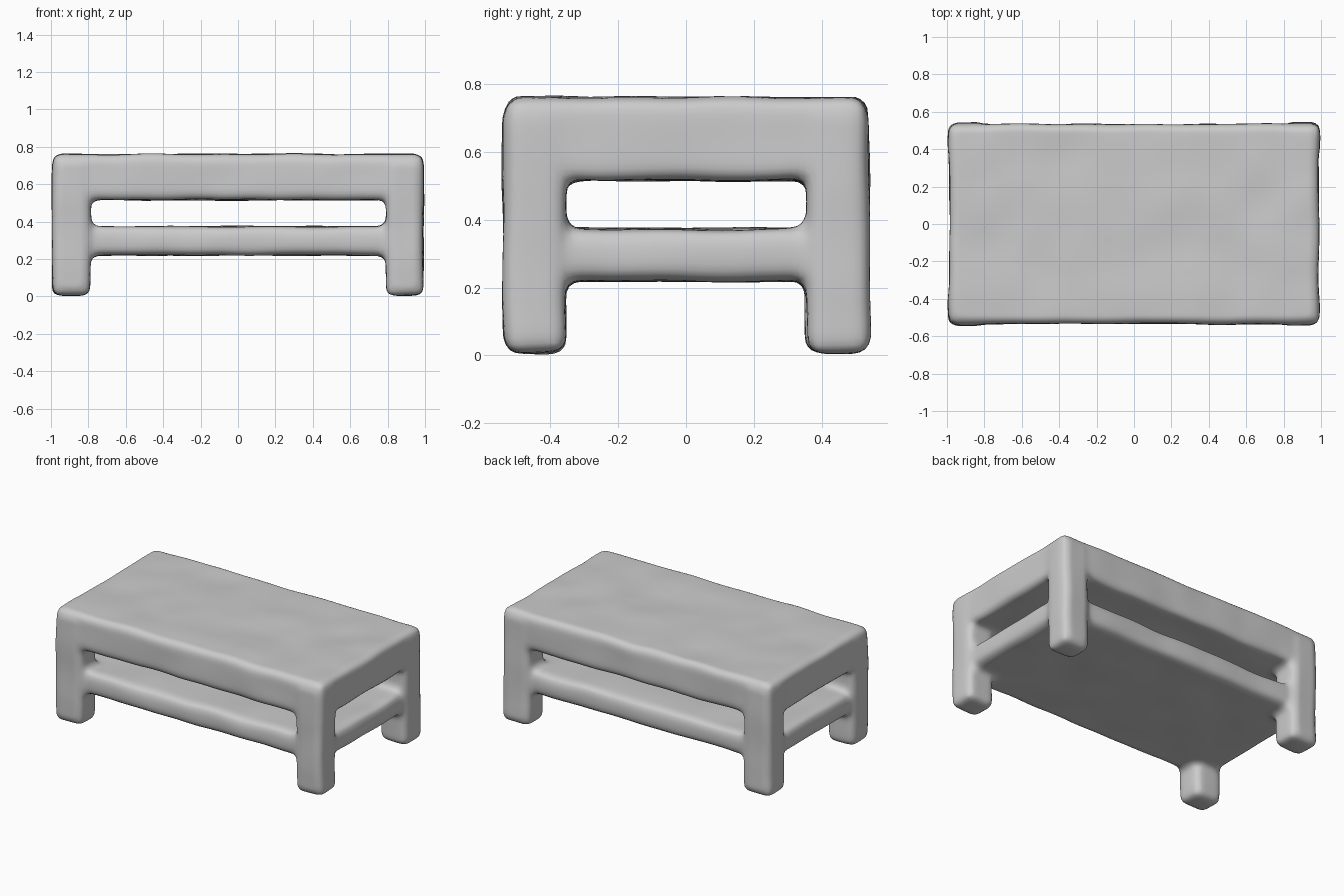
import bpy
import bmesh
from mathutils import Matrix, Vector, noise

cube = bpy.data.objects.get("Cube")
if cube:
    bpy.data.objects.remove(cube, do_unlink=True)

grey = bpy.data.materials.new("clay grey")
grey.use_nodes = True
colour = (0.6, 0.6, 0.6, 1)
grey.diffuse_color = colour
grey.node_tree.nodes["Principled BSDF"].inputs["Base Color"].default_value = colour


def rounded_box(bm, low, high, radius):
    """Add a box between two corners, with rounded edges."""
    low, high = Vector(low), Vector(high)
    part = bmesh.new()
    place = Matrix.Translation((low + high) / 2) @ Matrix.Diagonal((high - low).to_4d())
    bmesh.ops.create_cube(part, size=1, matrix=place)
    bmesh.ops.bevel(part, geom=part.edges[:], offset=radius, segments=4,
                    profile=0.5, affect='EDGES')
    mesh = bpy.data.meshes.new("part")
    part.to_mesh(mesh)
    part.free()
    bm.from_mesh(mesh)
    bpy.data.meshes.remove(mesh)


bm = bmesh.new()
# Thick table top
rounded_box(bm, (-0.988, -0.535, 0.517), (0.988, 0.535, 0.76), 0.035)
# Lower shelf, nearly flush with the legs at its ends
rounded_box(bm, (-0.975, -0.515, 0.22), (0.975, 0.515, 0.373), 0.045)
# Four corner legs
for x in (-1, 1):
    for y in (-1, 1):
        near = (x * 0.79, y * 0.355)
        far = (x * 0.993, y * 0.54)
        low = [min(a, b) for a, b in zip(near, far)]
        high = [max(a, b) for a, b in zip(near, far)]
        rounded_box(bm, (*low, 0.005), (*high, 0.745), 0.04)

mesh = bpy.data.meshes.new("coffee_table")
bm.to_mesh(mesh)
bm.free()
mesh.materials.append(grey)
table = bpy.data.objects.new("coffee_table", mesh)
bpy.context.collection.objects.link(table)
bpy.ops.object.select_all(action='DESELECT')
table.select_set(True)
bpy.context.view_layer.objects.active = table

# Fuse the parts and soften their joints
fuse = table.modifiers.new("fuse", 'REMESH')
fuse.mode = 'VOXEL'
fuse.voxel_size = 0.02
soften = table.modifiers.new("soften", 'SMOOTH')
soften.factor = 0.5
soften.iterations = 5
for name in ("fuse", "soften"):
    bpy.ops.object.modifier_apply(modifier=name)

# Gentle hand-shaped waviness
for v in table.data.vertices:
    v.co += noise.noise_vector(v.co * 4) * 0.008

bpy.ops.object.shade_smooth()
